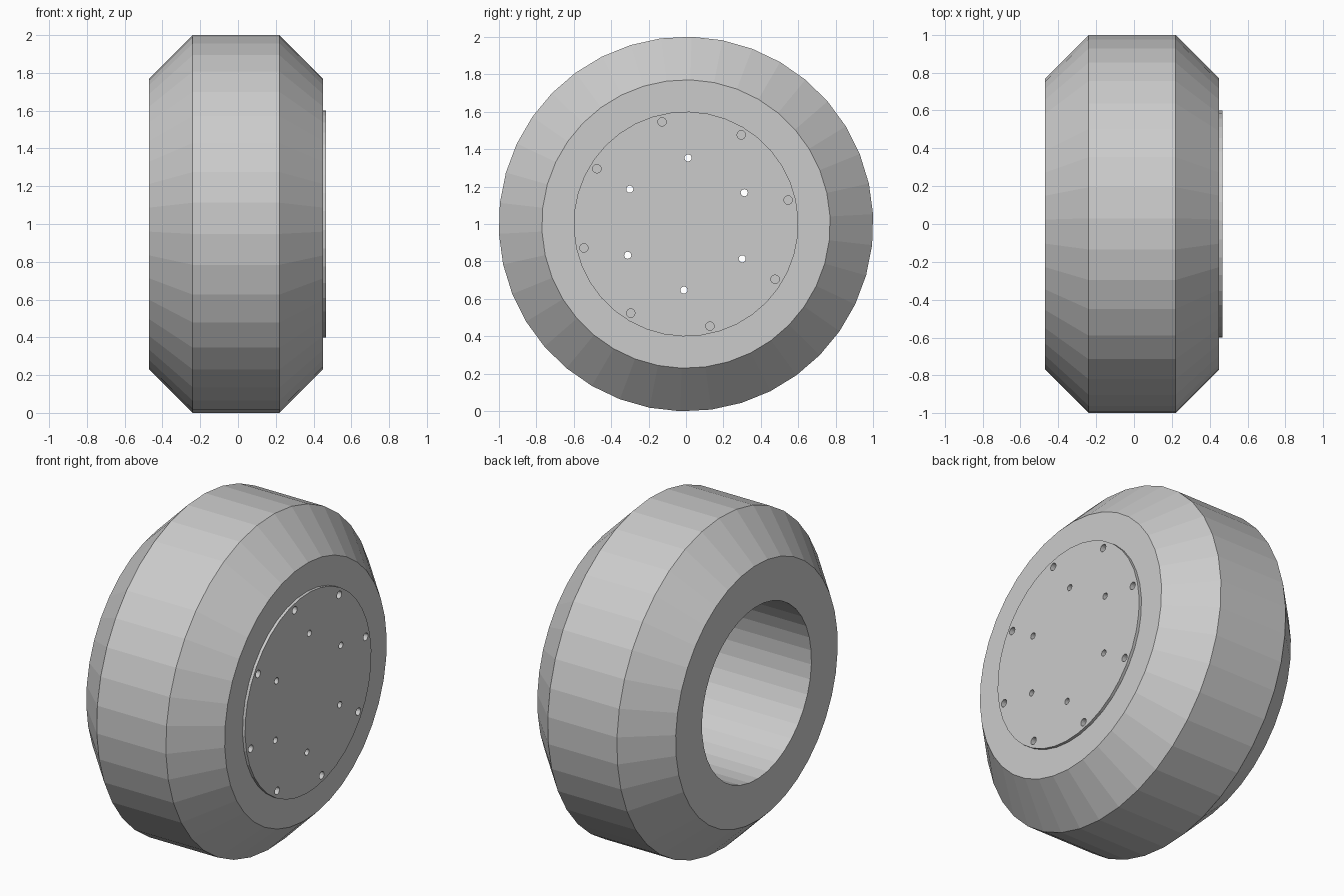
import bpy, bmesh
from math import cos, sin, radians, tau

if "Cube" in bpy.data.objects:
    bpy.data.objects.remove(bpy.data.objects["Cube"])

SIDES = 38
START = radians(3)


def ring_point(x, r, a):
    return (x, r * cos(a), 1 + r * sin(a))


def add_mesh(name, bm):
    bmesh.ops.recalc_face_normals(bm, faces=bm.faces)
    mesh = bpy.data.meshes.new(name)
    bm.to_mesh(mesh)
    bm.free()
    obj = bpy.data.objects.new(name, mesh)
    bpy.context.collection.objects.link(obj)
    return obj


def lathe(name, profile, closed):
    """Spin (x, radius) points round the axle; an open profile gets end caps."""
    bm = bmesh.new()
    rings = [[bm.verts.new(ring_point(x, r, START + tau * i / SIDES))
              for i in range(SIDES)] for x, r in profile]
    pairs = list(zip(rings, rings[1:]))
    if closed:
        pairs.append((rings[-1], rings[0]))
    else:
        bm.faces.new(rings[0])
        bm.faces.new(rings[-1])
    for a, b in pairs:
        for i in range(SIDES):
            j = (i + 1) % SIDES
            bm.faces.new((a[i], a[j], b[j], b[i]))
    return add_mesh(name, bm)


def drill(target, name, count, first_deg, circle, radius, x0, x1, sides=16):
    """Cut a circle of small round holes running along x."""
    bm = bmesh.new()
    for k in range(count):
        _, cy, cz = ring_point(0, circle, radians(first_deg) + tau * k / count)
        ends = [[bm.verts.new((x, cy + radius * cos(tau * i / sides),
                               cz + radius * sin(tau * i / sides)))
                 for i in range(sides)] for x in (x0, x1)]
        for e in ends:
            bm.faces.new(e)
        for i in range(sides):
            j = (i + 1) % sides
            bm.faces.new((ends[0][i], ends[0][j], ends[1][j], ends[1][i]))
    cutter = add_mesh(name, bm)
    cutter.hide_render = True
    cutter.hide_viewport = True
    mod = target.modifiers.new(name, 'BOOLEAN')
    mod.operation = 'DIFFERENCE'
    mod.solver = 'EXACT'
    mod.object = cutter


# Tyre: wide tread with bevelled shoulders and flat sidewalls
tyre = lathe("tyre", [(-0.47, 0.60), (-0.47, 0.77), (-0.24, 1.0),
                      (0.22, 1.0), (0.45, 0.77), (0.45, 0.60)], True)

# Hub: deep cup, open at the back, slightly proud at the front
hub = lathe("hub", [(0.385, 0.52), (-0.47, 0.52), (-0.47, 0.60),
                    (0.467, 0.60)], False)

# Outer blind bolt holes and inner through holes
drill(hub, "bolt_hole_cutter", 8, 13.2, 0.56, 0.0225, 0.42, 0.52)
drill(hub, "vent_hole_cutter", 6, 28.2, 0.353, 0.019, 0.30, 0.52)
